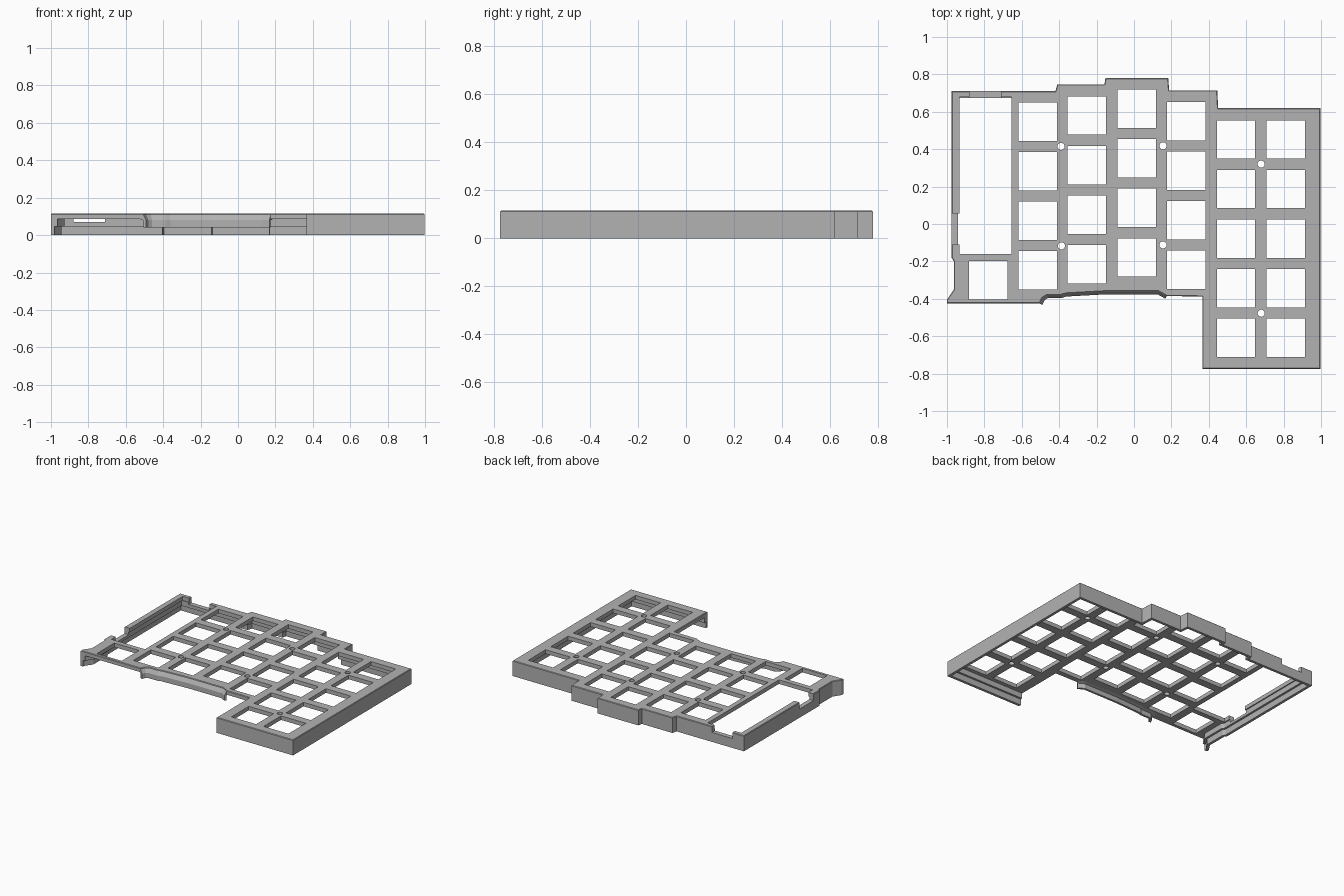
import bpy, bmesh
from mathutils import Vector, Matrix

if "Cube" in bpy.data.objects:
    bpy.data.objects.remove(bpy.data.objects["Cube"])

TOP, UNDER, LIP = 0.115, 0.085, 0.045
KEY = 0.205
PITCH = 0.265

grey = bpy.data.materials.new("plain grey")
grey.use_nodes = True
grey.diffuse_color = (0.45, 0.45, 0.45, 1)
grey.node_tree.nodes["Principled BSDF"].inputs["Base Color"].default_value = grey.diffuse_color


def make_object(name, bm):
    bmesh.ops.recalc_face_normals(bm, faces=bm.faces)
    mesh = bpy.data.meshes.new(name)
    bm.to_mesh(mesh)
    bm.free()
    mesh.materials.append(grey)
    obj = bpy.data.objects.new(name, mesh)
    bpy.context.collection.objects.link(obj)
    return obj


def add_box(bm, x0, x1, y0, y1, z0, z1):
    size = Matrix.Diagonal((x1 - x0, y1 - y0, z1 - z0, 1))
    place = Matrix.Translation(((x0 + x1) / 2, (y0 + y1) / 2, (z0 + z1) / 2))
    bmesh.ops.create_cube(bm, size=1, matrix=place @ size)


def sweep(name, path, profile):
    """Carry an (inward offset, height) profile along an open path with mitred corners."""
    pts = [Vector(p) for p in path]
    dirs = [(b - a).normalized() for a, b in zip(pts, pts[1:])]
    normals = [Vector((-d.y, d.x)) for d in dirs]
    bm = bmesh.new()
    rings = []
    for i, p in enumerate(pts):
        a, b = normals[max(i - 1, 0)], normals[min(i, len(normals) - 1)]
        miter = (a + b) / (1 + a.dot(b))
        rings.append([bm.verts.new((*(p + miter * off), z)) for off, z in profile])
    n = len(profile)
    for r, s in zip(rings, rings[1:]):
        for k in range(n):
            bm.faces.new((r[k], r[(k + 1) % n], s[(k + 1) % n], s[k]))
    bm.faces.new(rings[0])
    bm.faces.new(rings[-1])
    return make_object(name, bm)


def cut(obj, cutter):
    mod = obj.modifiers.new(cutter.name, 'BOOLEAN')
    mod.operation = 'DIFFERENCE'
    mod.solver = 'EXACT'
    mod.object = cutter


# Outer rim, from the thumb block around the back to the flared front corner
rim = [(0.365, -0.775), (0.997, -0.775), (0.997, 0.62), (0.45, 0.62), (0.445, 0.715),
       (0.188, 0.715), (0.183, 0.78), (-0.153, 0.78), (-0.158, 0.747), (-0.41, 0.747),
       (-0.42, 0.71), (-0.975, 0.71), (-0.975, -0.18), (-0.963, -0.2), (-0.963, -0.35),
       (-1.0, -0.405), (-1.0, -0.425)]
# Scooped front edge
scoop = [(-0.505, -0.425), (-0.49, -0.395), (-0.465, -0.38), (-0.39, -0.38),
         (-0.365, -0.372), (-0.15, -0.36), (0.13, -0.36), (0.175, -0.385)]

# Top plate with softened upper rim
bm = bmesh.new()
face = bm.faces.new([bm.verts.new((x, y, UNDER)) for x, y in rim + scoop + [(0.365, -0.388)]])
made = bmesh.ops.extrude_face_region(bm, geom=[face])["geom"]
for v in made:
    if isinstance(v, bmesh.types.BMVert):
        v.co.z = TOP
edges = [e for e in bm.edges if all(v.co.z > UNDER + 0.01 for v in e.verts)]
bmesh.ops.bevel(bm, geom=edges, offset=0.004, segments=1, affect='EDGES')
plate = make_object("top_plate", bm)

# Stepped side wall and sloping front rail
wall = sweep("side_wall", rim, [(0, 0), (0, UNDER), (0.035, UNDER), (0.035, LIP),
                                (0.02, LIP), (0.02, 0)])
sweep("front_rail", scoop, [(0.004, TOP - 0.001), (-0.016, 0.08), (-0.016, LIP - 0.003),
                            (0.0, LIP - 0.003), (0.0, 0.078), (0.02, UNDER)])

# Key, controller and screw openings
bm = bmesh.new()
columns = [(-0.515, 0.547, 4), (-0.252, 0.58, 4), (0.014, 0.616, 4),
           (0.279, 0.55, 4), (0.545, 0.452, 5), (0.811, 0.452, 5), (-0.78, -0.3, 1)]
h = KEY / 2
for x, y, count in columns:
    for row in range(count):
        c = y - row * PITCH
        add_box(bm, x - h, x + h, c - h, c + h, 0.05, 0.15)
add_box(bm, -0.932, -0.655, -0.16, 0.68, 0.05, 0.15)
for x, y in [(-0.39, 0.415), (0.155, 0.418), (-0.388, -0.117),
             (0.155, -0.112), (0.68, 0.32), (0.68, -0.477)]:
    bmesh.ops.create_cone(bm, cap_ends=True, segments=24, radius1=0.019, radius2=0.019,
                          depth=0.1, matrix=Matrix.Translation((x, y, 0.1)))
openings = make_object("opening_cutter", bm)

# Cable and switch notches in the wall
bm = bmesh.new()
add_box(bm, -0.88, -0.71, 0.65, 0.75, 0.07, 0.2)
add_box(bm, -1.02, -0.9, -0.11, 0.055, 0.065, 0.2)
notches = make_object("notch_cutter", bm)

cut(plate, openings)
cut(plate, notches)
cut(wall, notches)
for cutter in (openings, notches):
    cutter.hide_render = True
    cutter.hide_viewport = True
